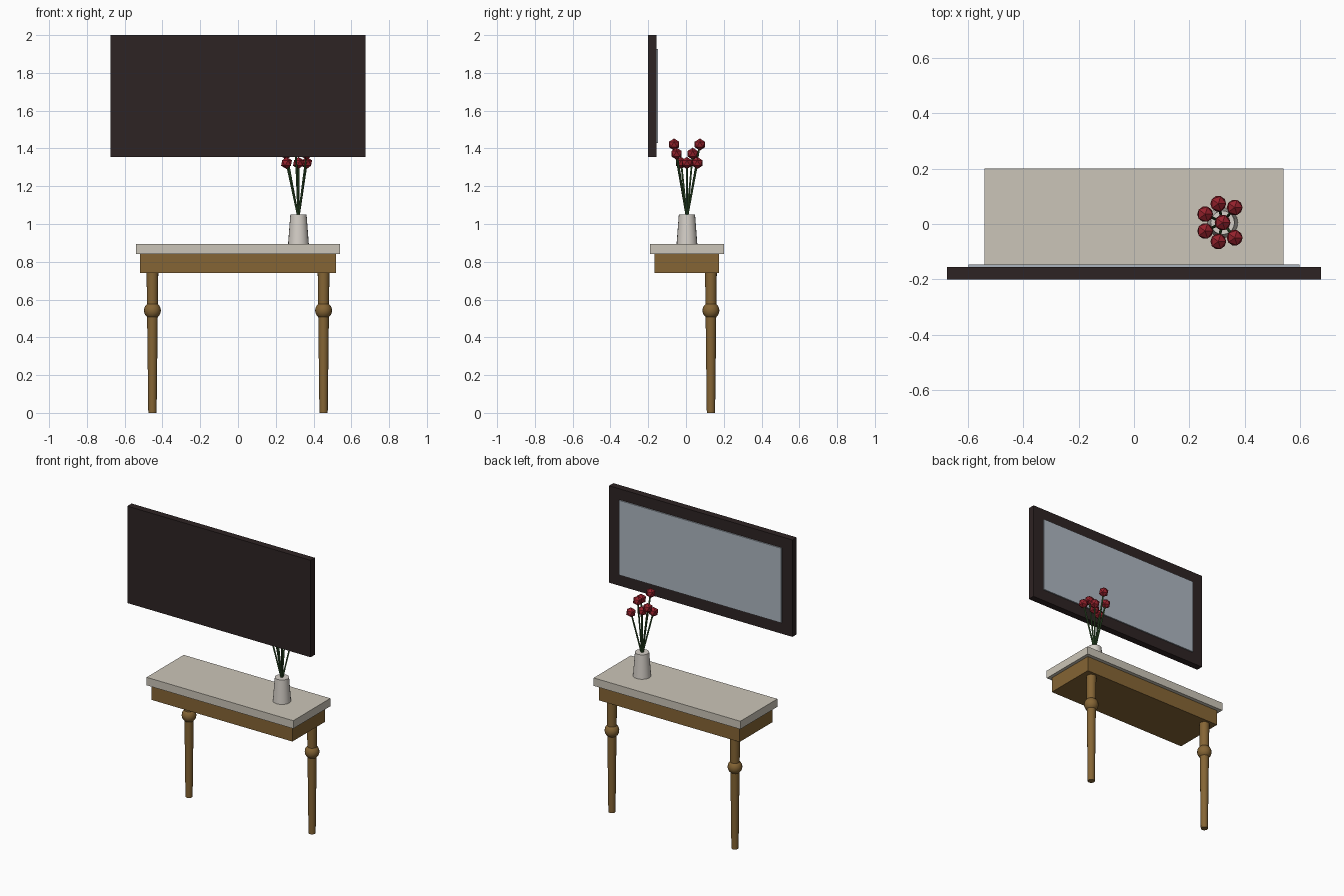
import bpy, math
from mathutils import Vector

if "Cube" in bpy.data.objects:
    bpy.data.objects.remove(bpy.data.objects["Cube"])


def material(name, rgb):
    m = bpy.data.materials.new(name)
    m.diffuse_color = (*rgb, 1)
    m.use_nodes = True
    m.node_tree.nodes["Principled BSDF"].inputs["Base Color"].default_value = m.diffuse_color
    return m


STONE = material("pale stone", (0.60, 0.56, 0.48))
WOOD = material("golden wood", (0.235, 0.13, 0.035))
DARK = material("dark frame", (0.027, 0.017, 0.017))
GLASS = material("mirror glass", (0.42, 0.47, 0.53))
VASE = material("vase ceramic", (0.66, 0.62, 0.57))
GREEN = material("stem green", (0.045, 0.12, 0.035))
RED = material("flower red", (0.30, 0.015, 0.025))


def finish(name, mat, smooth=False):
    ob = bpy.context.object
    ob.name = name
    ob.data.materials.append(mat)
    if smooth:
        bpy.ops.object.shade_smooth_by_angle(angle=math.radians(35))
    return ob


def box(name, lo, hi, mat):
    lo, hi = Vector(lo), Vector(hi)
    bpy.ops.mesh.primitive_cube_add(size=1, location=(lo + hi) / 2)
    bpy.context.object.scale = hi - lo
    bpy.ops.object.transform_apply(location=False, rotation=False, scale=True)
    return finish(name, mat)


def cone(name, a, b, r1, r2, sides, mat):
    a, b = Vector(a), Vector(b)
    bpy.ops.mesh.primitive_cone_add(vertices=sides, radius1=r1, radius2=r2,
                                    depth=(b - a).length, location=(a + b) / 2)
    bpy.context.object.rotation_euler = (b - a).to_track_quat('Z', 'Y').to_euler()
    return finish(name, mat, True)


# Wall mirror
box("mirror_frame", (-0.675, -0.20, 1.355), (0.675, -0.155, 2.0), DARK)
box("mirror_glass", (-0.597, -0.156, 1.43), (0.597, -0.147, 1.927), GLASS)

# Console table
box("table_top", (-0.54, -0.19, 0.84), (0.54, 0.20, 0.893), STONE)
box("table_apron", (-0.518, -0.168, 0.74), (0.518, 0.176, 0.84), WOOD)
for side, x in (("left", -0.453), ("right", 0.453)):
    cone(side + "_leg", (x, 0.132, 0), (x, 0.132, 0.741), 0.022, 0.031, 16, WOOD)
    bpy.ops.mesh.primitive_uv_sphere_add(segments=16, ring_count=10, radius=0.045,
                                         location=(x, 0.132, 0.542))
    finish(side + "_leg_ball", WOOD, True)

# Vase with seven flowers: one in the middle, six around it
CX, CY = 0.32, 0.005
cone("vase", (CX, CY, 0.893), (CX, CY, 1.05), 0.055, 0.043, 20, VASE)
for i in range(7):
    a = i * math.tau / 7
    r = 0.07 if i else 0.0
    z = 1.323 + 0.049 * ((2 * i + 1) % 3 if i else 0)
    head = (CX + r * math.cos(a), CY + r * math.sin(a), z)
    cone(f"stem_{i}", (CX, CY, 1.03), head, 0.005, 0.005, 8, GREEN)
    bpy.ops.mesh.primitive_ico_sphere_add(subdivisions=1, radius=0.032, location=head)
    finish(f"flower_{i}", RED)
